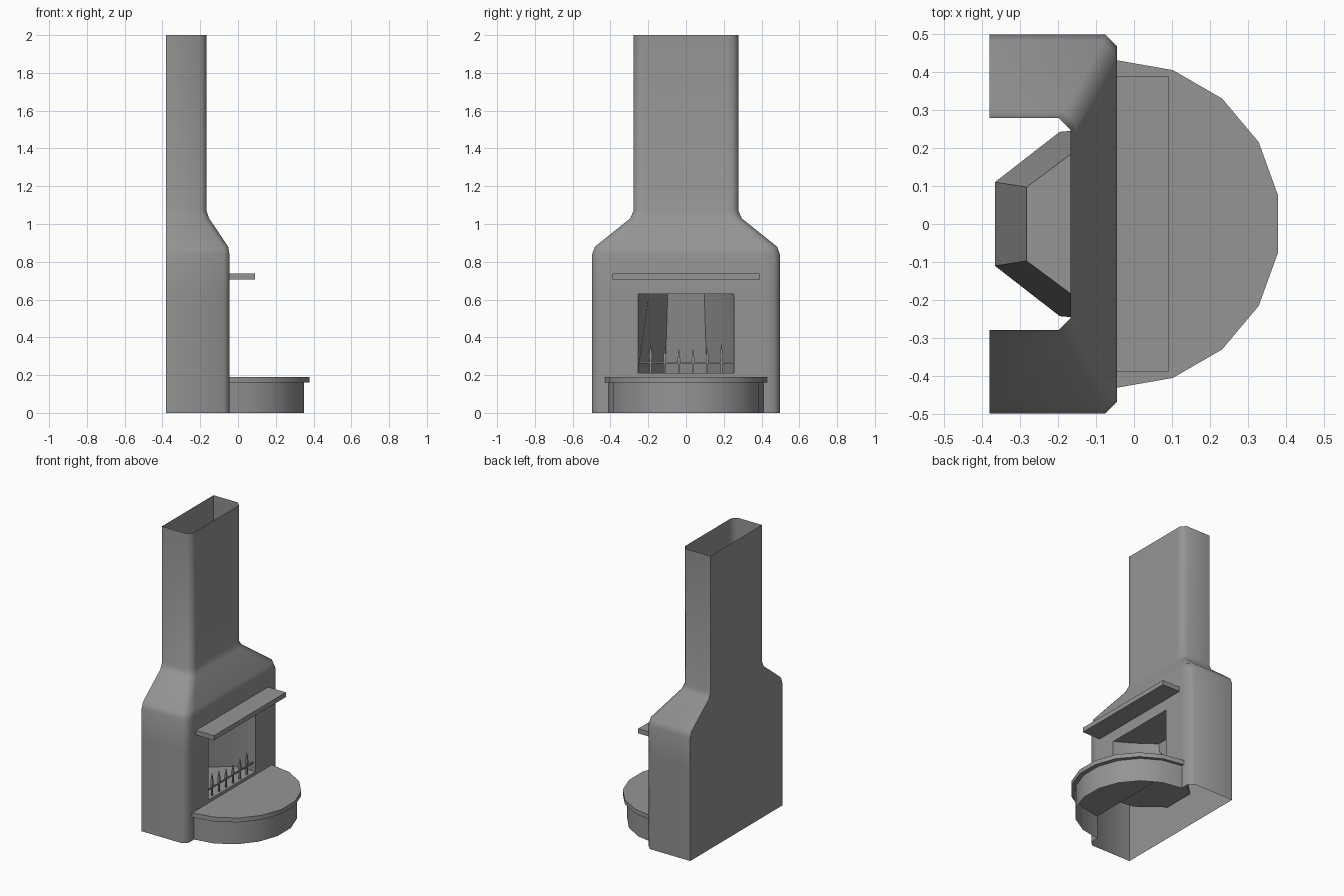
import bpy, bmesh, math

cube = bpy.data.objects.get("Cube")
if cube:
    bpy.data.objects.remove(cube, do_unlink=True)

stone = bpy.data.materials.new("grey_stone")
stone.use_nodes = True
GREY = (0.3, 0.3, 0.3, 1)
stone.diffuse_color = GREY
stone.node_tree.nodes["Principled BSDF"].inputs["Base Color"].default_value = GREY

BACK, FRONT, CHAMFER = -0.38, -0.045, 0.03


def loft(name, rings, smooth=0, bottom=False, top=False, closed=True, skip=None):
    """Skin a stack of rings of 3D points, leaving out the faces chosen by skip."""
    bm = bmesh.new()
    rows = [[bm.verts.new(p) for p in ring] for ring in rings]
    n = len(rows[0])
    for r, (a, b) in enumerate(zip(rows, rows[1:])):
        for i in range(n if closed else n - 1):
            j = (i + 1) % n
            if not (skip and skip(r, i)):
                bm.faces.new((a[i], a[j], b[j], b[i]))
    if bottom:
        bm.faces.new(rows[0][::-1])
    if top:
        bm.faces.new(rows[-1])
    mesh = bpy.data.meshes.new(name)
    bm.to_mesh(mesh)
    bm.free()
    mesh.materials.append(stone)
    obj = bpy.data.objects.new(name, mesh)
    bpy.context.collection.objects.link(obj)
    if smooth:
        bpy.ops.object.select_all(action="DESELECT")
        obj.select_set(True)
        bpy.context.view_layer.objects.active = obj
        bpy.ops.object.shade_smooth_by_angle(angle=math.radians(smooth))
    return obj


def box(name, x, y, z):
    ring = [(x[0], y[0]), (x[1], y[0]), (x[1], y[1]), (x[0], y[1])]
    return loft(name, [[(*p, h) for p in ring] for h in z], bottom=True, top=True)


# Hood, body and flue: one hollow skin, open at the top and the bottom
def body_ring(z, half, front):
    inner = half - CHAMFER
    k = inner / 0.467
    ys = [-inner, -0.41 * k, -0.255 * k, 0.255 * k, 0.41 * k, inner]
    pts = [(BACK, -half), (front - CHAMFER, -half)]
    pts += [(front, y) for y in ys]
    pts += [(front - CHAMFER, half), (BACK, half)]
    return [(x, y, z) for x, y in pts]


levels = [(z, 0.497, FRONT) for z in (0, 0.16, 0.21, 0.63, 0.84)]
levels += [(0.88, 0.482, -0.052), (1.03, 0.295, -0.153), (1.07, 0.278, -0.167), (2, 0.278, -0.167)]


# Openings: behind the hearth base, and the fire opening
def is_opening(row, i):
    return (row == 0 and 3 <= i <= 5) or (row == 2 and i == 4)


loft("chimney_body", [body_ring(*l) for l in levels], smooth=50, skip=is_opening)


# Firebox: side and back walls leaning in towards the top
def firebox_ring(z, half_profile):
    right = [(x, -y, z) for x, y in half_profile]
    return right + [(x, y, z) for x, y in reversed(half_profile)]


low = firebox_ring(0.21, [(FRONT, 0.255), (-0.195, 0.242), (-0.365, 0.11)])
high = firebox_ring(0.63, [(FRONT, 0.255), (-0.15, 0.195), (-0.282, 0.097)])
loft("firebox", [low, high], smooth=50, bottom=True, top=True, closed=False)


# Half-round hearth: open base wall and a solid slab
def half_round(rx, ry, z):
    angles = [math.radians(a) for a in range(-90, 91, 20)]
    return [(FRONT + rx * math.cos(a), ry * math.sin(a), z) for a in angles]


loft("hearth_base", [half_round(0.4, 0.41, z) for z in (0, 0.16)], smooth=30, closed=False)
loft("hearth_slab", [half_round(0.43, 0.43, z) for z in (0.16, 0.19)],
     smooth=30, bottom=True, top=True)

# Mantel shelf
box("mantel_shelf", (FRONT, 0.09), (-0.388, 0.388), (0.705, 0.737))

# Fire grate: a rail with pointed bars, taller towards the ends
GRATE_X = -0.065
box("grate_rail", (GRATE_X - 0.004, GRATE_X + 0.004), (-0.255, 0.255), (0.262, 0.27))
for n in range(6):
    y = (n - 2.5) * 0.075
    tip = 0.33 + 0.17 * abs(y)
    shape = [(0.21, 0.005), (0.26, 0.005), (tip - 0.06, 0.008), (tip, 0.001)]
    rings = [[(GRATE_X + r * sx, y + r * sy, z) for sx, sy in ((-1, -1), (1, -1), (1, 1), (-1, 1))]
             for z, r in shape]
    loft(f"grate_bar_{n + 1}", rings, bottom=True, top=True)
